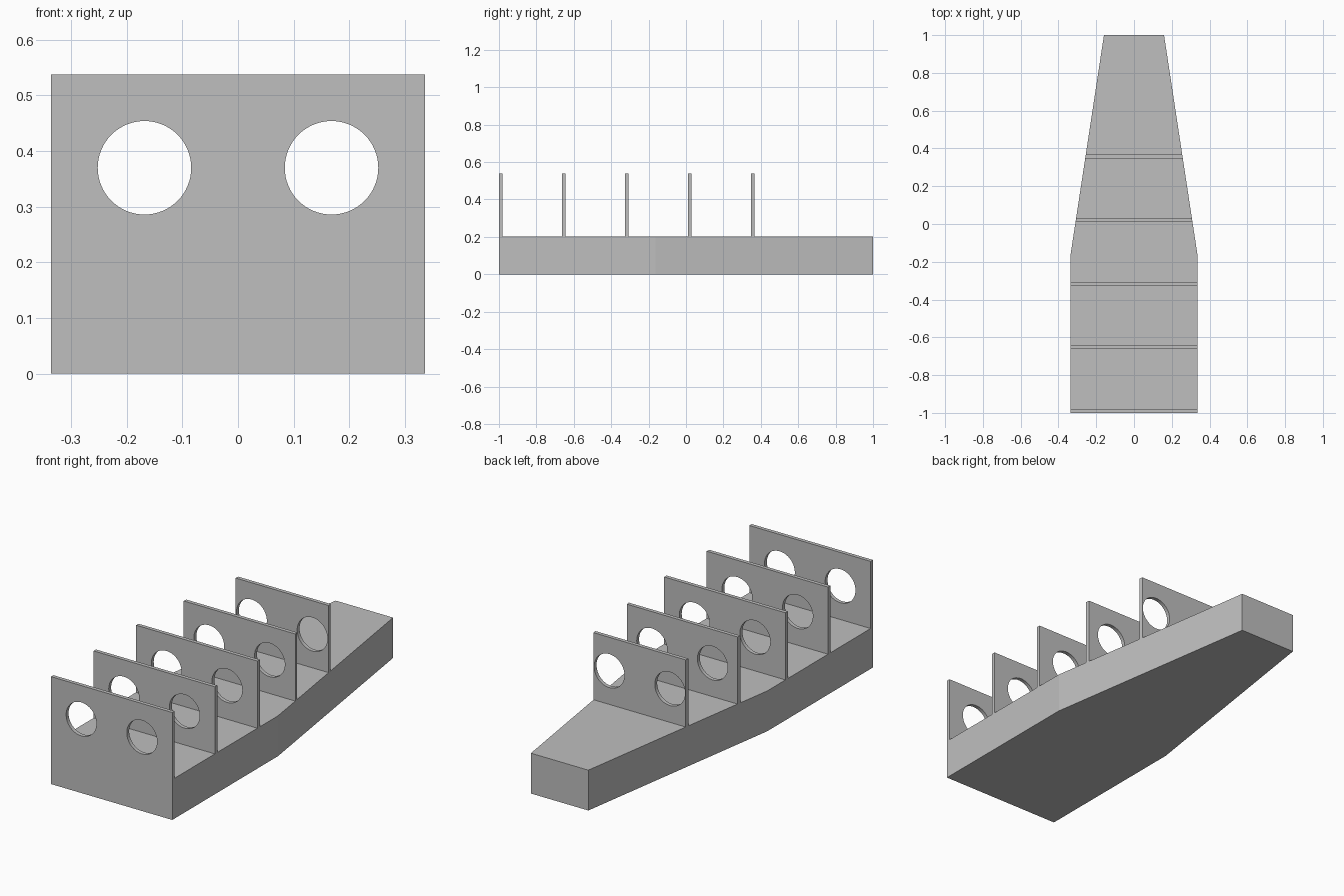
import bpy
import bmesh
from math import radians
from mathutils import Matrix

cube = bpy.data.objects.get("Cube")
if cube:
    bpy.data.objects.remove(cube, do_unlink=True)

WIDE, NARROW, KINK = 0.336, 0.159, -0.163
BASE_H, TOP = 0.202, 0.538
RIB_T, RIB_STEP = 0.019, 0.337
HOLE_X, HOLE_Z, HOLE_R = 0.168, 0.37, 0.084

grey = bpy.data.materials.new("light grey")
grey.use_nodes = True
colour = (0.52, 0.52, 0.52, 1)
grey.diffuse_color = colour
grey.node_tree.nodes["Principled BSDF"].inputs["Base Color"].default_value = colour


def half_width(y):
    """Half width of the hull outline at y."""
    t = max(0, (y - KINK) / (1 - KINK))
    return WIDE + (NARROW - WIDE) * t


def finish(name, bm):
    bmesh.ops.recalc_face_normals(bm, faces=bm.faces)
    mesh = bpy.data.meshes.new(name)
    bm.to_mesh(mesh)
    bm.free()
    mesh.materials.append(grey)
    obj = bpy.data.objects.new(name, mesh)
    bpy.context.collection.objects.link(obj)
    return obj


def outline_slab(name, ys, bottom, top):
    """Slab that follows the hull outline through the given y stations."""
    bm = bmesh.new()
    outline = [(half_width(y), y) for y in ys]
    outline += [(-x, y) for x, y in reversed(outline)]
    face = bm.faces.new([bm.verts.new((x, y, bottom)) for x, y in outline])
    up = bmesh.ops.extrude_face_region(bm, geom=[face])["geom"]
    verts = [v for v in up if isinstance(v, bmesh.types.BMVert)]
    bmesh.ops.translate(bm, verts=verts, vec=(0, 0, top - bottom))
    return finish(name, bm)


# Tapered base
outline_slab("base", [-1, KINK, 1], 0, BASE_H)

# Hidden cutter: two long cylinders through all the ribs
bm = bmesh.new()
for side in (-1, 1):
    place = Matrix.Translation((side * HOLE_X, 0, HOLE_Z)) @ Matrix.Rotation(radians(90), 4, "X")
    bmesh.ops.create_cone(bm, cap_ends=True, segments=64, radius1=HOLE_R,
                          radius2=HOLE_R, depth=3, matrix=place)
cutter = finish("hole_cutter", bm)
cutter.hide_render = True
cutter.hide_viewport = True

# Upright ribs with two round holes each
for i in range(5):
    y = -1 + i * RIB_STEP
    rib = outline_slab(f"rib_{i + 1}", [y, y + RIB_T], BASE_H, TOP)
    cut = rib.modifiers.new("holes", "BOOLEAN")
    cut.operation = "DIFFERENCE"
    cut.solver = "EXACT"
    cut.object = cutter
